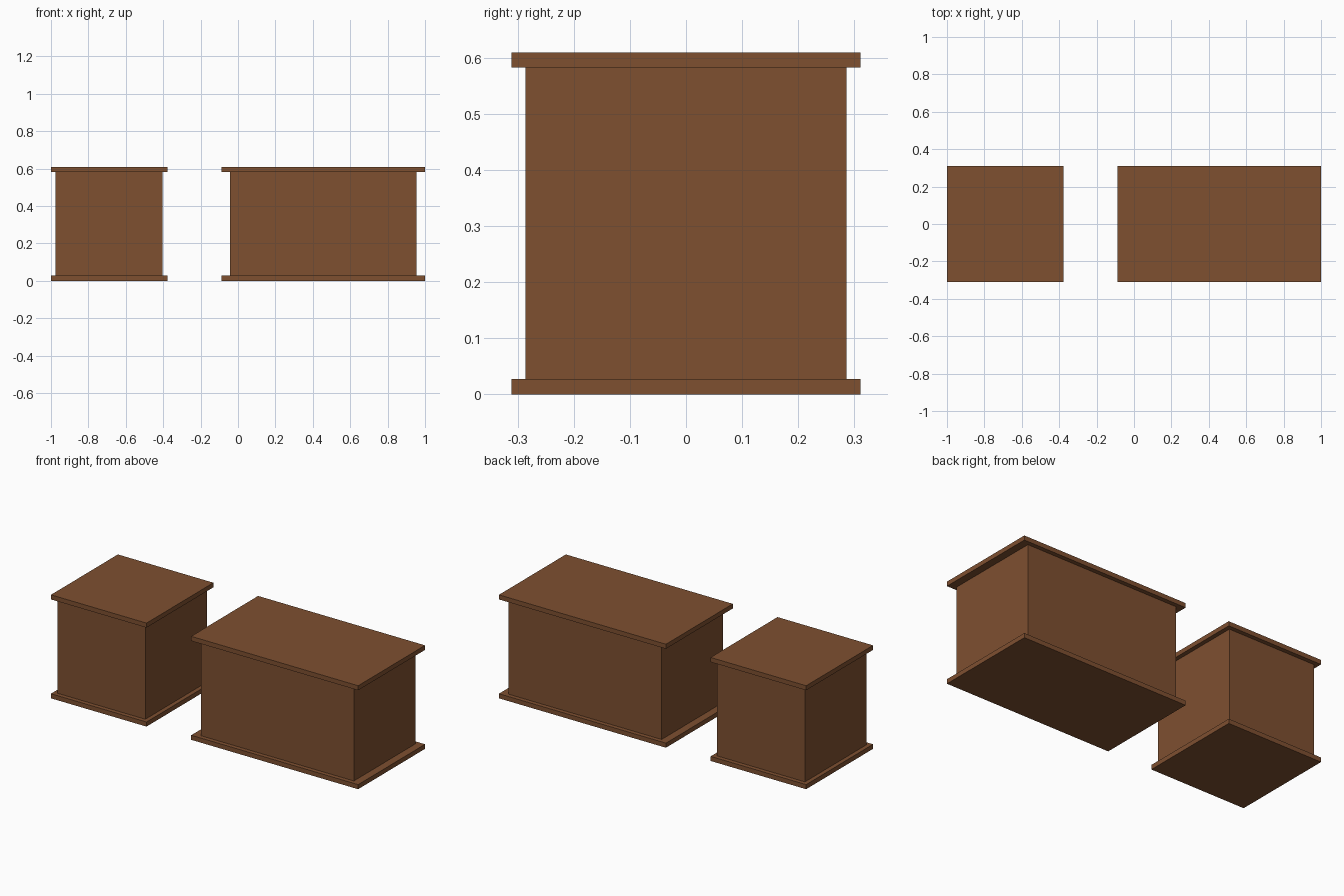
import bpy

if "Cube" in bpy.data.objects:
    bpy.data.objects.remove(bpy.data.objects["Cube"])

HEIGHT = 0.609   # overall height of both crates
PLATE = 0.027    # thickness of lid and base

wood = bpy.data.materials.new("brown_wood")
wood.diffuse_color = (0.21, 0.08, 0.03, 1)
wood.use_nodes = True
wood.node_tree.nodes["Principled BSDF"].inputs["Base Color"].default_value = wood.diffuse_color


def box(name, x0, x1, half_depth, z0, z1):
    bpy.ops.mesh.primitive_cube_add(size=1, location=((x0 + x1) / 2, 0, (z0 + z1) / 2))
    ob = bpy.context.object
    ob.name = name
    ob.scale = (x1 - x0, 2 * half_depth, z1 - z0)
    bpy.ops.object.transform_apply(location=False, rotation=False, scale=True)
    ob.data.materials.append(wood)


def crate(name, x0, x1, inset):
    # overhanging base and lid with a narrower body between
    box(name + "_base", x0, x1, 0.311, 0, PLATE)
    box(name + "_body", x0 + inset, x1 - inset, 0.286, PLATE, HEIGHT - PLATE)
    box(name + "_lid", x0, x1, 0.311, HEIGHT - PLATE, HEIGHT)


# Square crate on the left, long crate on the right
crate("small_crate", -1.0, -0.378, 0.025)
crate("long_crate", -0.087, 1.0, 0.045)
